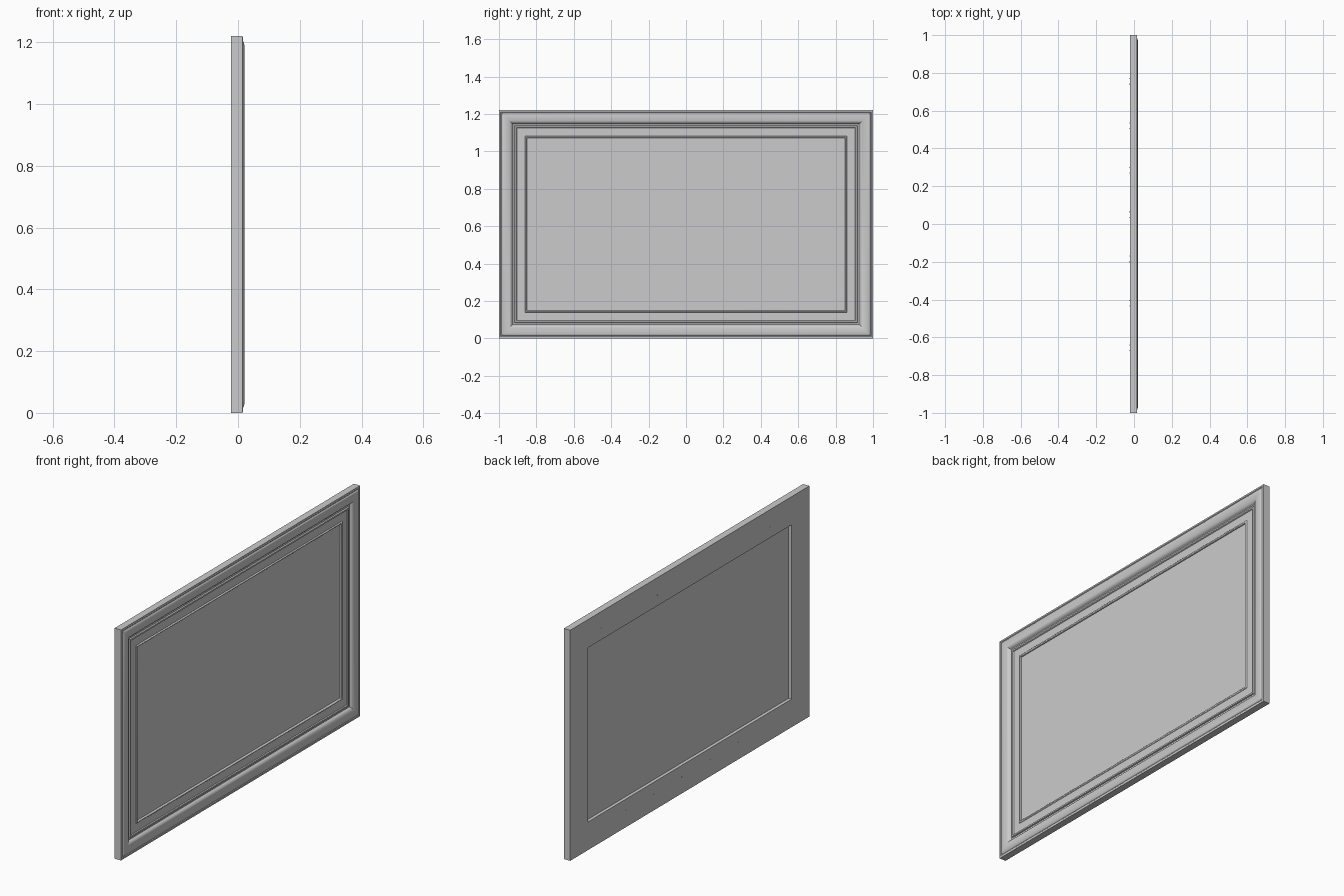
import bpy, bmesh, math

if "Cube" in bpy.data.objects:
    bpy.data.objects.remove(bpy.data.objects["Cube"])

HALF_Y, HEIGHT = 1.0, 1.22
BACK = -0.022


def finish(name, bm, smooth=True):
    bmesh.ops.recalc_face_normals(bm, faces=bm.faces)
    mesh = bpy.data.meshes.new(name)
    bm.to_mesh(mesh)
    bm.free()
    obj = bpy.data.objects.new(name, mesh)
    bpy.context.collection.objects.link(obj)
    if smooth:
        bpy.ops.object.select_all(action='DESELECT')
        obj.select_set(True)
        bpy.context.view_layer.objects.active = obj
        bpy.ops.object.shade_smooth_by_angle(angle=math.radians(30))
    return obj


def mitred_frame(name, profile):
    """Sweep a closed (inset, x) profile around the rectangle with mitred corners."""
    bm = bmesh.new()
    rings = []
    for sy, top in ((-1, 0), (1, 0), (1, 1), (-1, 1)):
        rings.append([bm.verts.new((x, sy * (HALF_Y - d), HEIGHT - d if top else d))
                      for d, x in profile])
    n = len(profile)
    for i in range(4):
        a, b = rings[i], rings[(i + 1) % 4]
        for j in range(n):
            k = (j + 1) % n
            bm.faces.new((a[j], a[k], b[k], b[j]))
    return finish(name, bm)


def box(name, x0, x1, inset):
    bm = bmesh.new()
    bmesh.ops.create_cube(bm, size=1)
    for v in bm.verts:
        v.co.x = x1 if v.co.x > 0 else x0
        v.co.y *= 2 * (HALF_Y - inset)
        v.co.z = HEIGHT / 2 + v.co.z * (HEIGHT - 2 * inset)
    return finish(name, bm, False)


def arc(cd, cx, rd, rx, a0, a1, steps):
    return [(cd + rd * math.cos(math.radians(a0 + (a1 - a0) * i / steps)),
             cx + rx * math.sin(math.radians(a0 + (a1 - a0) * i / steps)))
            for i in range(steps + 1)]


# Frame moulding: outer fillet, broad rounded bead, narrow steps, flat and lip
profile = [(0, BACK), (0, 0.015), (0.009, 0.016), (0.012, 0.013)]
profile += arc(0.036, 0.012, 0.022, 0.009, 170, 90, 6)
profile += arc(0.036, 0.006, 0.034, 0.015, 80, 5, 8)
profile += [(0.074, 0.003), (0.083, 0.003), (0.085, 0.010), (0.093, 0.010),
            (0.096, 0.005), (0.138, 0.005)]
profile += arc(0.144, 0.005, 0.005, 0.006, 165, 15, 6)
profile += [(0.149, -0.003), (0.149, BACK)]
mitred_frame("frame_moulding", profile)

# Flat centre panel held inside the frame, recessed on both faces
box("centre_panel", -0.005, 0.0, 0.147)

# Small nail heads in two rows on the back
bm = bmesh.new()
for z, first in ((HEIGHT - 0.091, 0.74), (0.088, 0.77)):
    for i in range(7):
        res = bmesh.ops.create_cone(bm, cap_ends=True, segments=10,
                                    radius1=0.003, radius2=0.003, depth=0.002)
        for v in res["verts"]:
            x, y, h = v.co
            v.co = (BACK + h, first - 0.235 * i + y, z + x)
finish("back_nail_heads", bm)
